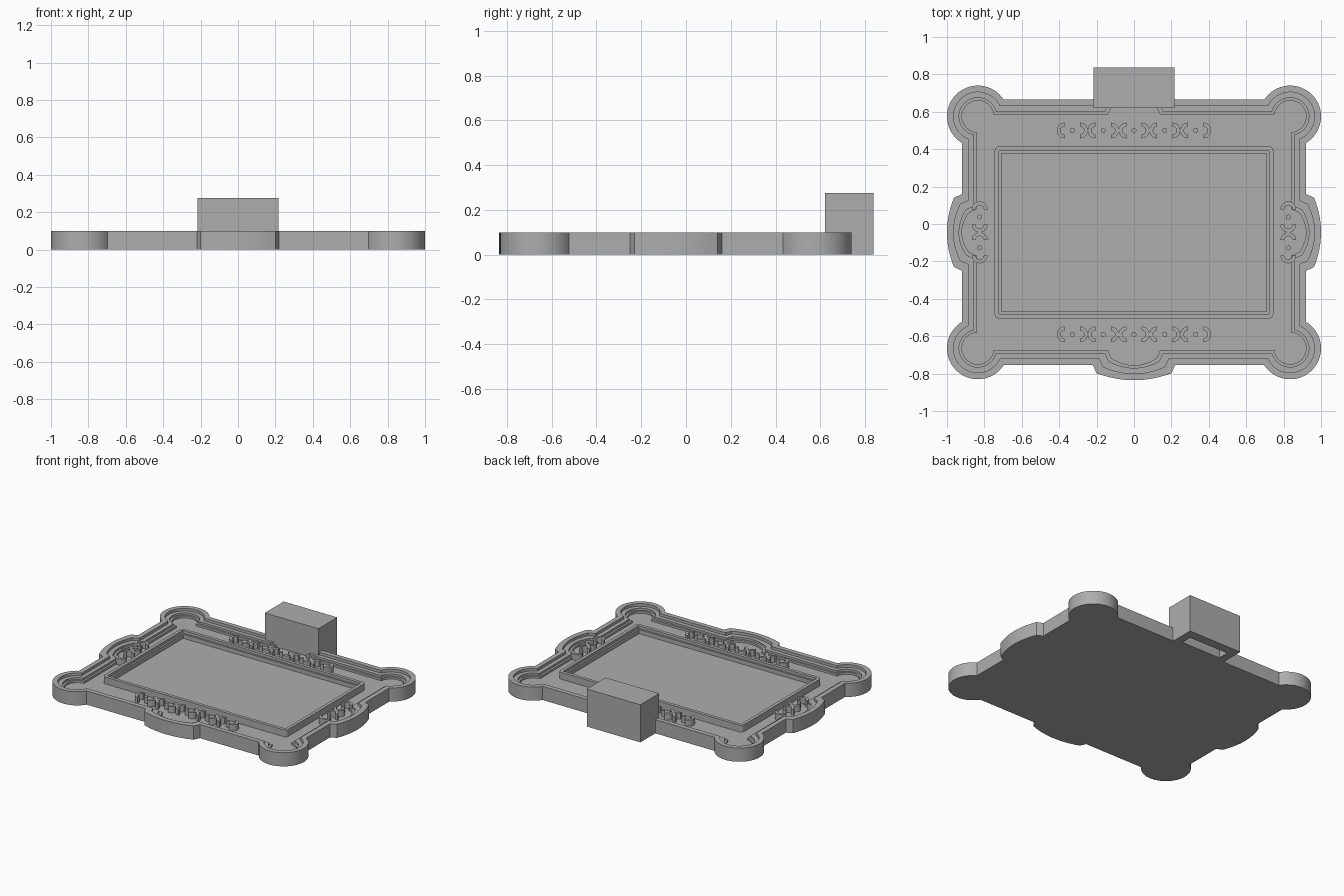
import bpy, bmesh
from math import sin, cos, pi, sqrt, atan2
from mathutils import Matrix, Vector

cube = bpy.data.objects.get("Cube")
if cube:
    bpy.data.objects.remove(cube)

GREY = (0.42, 0.42, 0.42, 1)
grey = bpy.data.materials.new("plain grey")
grey.use_nodes = True
grey.diffuse_color = GREY
grey.node_tree.nodes["Principled BSDF"].inputs["Base Color"].default_value = GREY

MID_Y = -0.045          # centre of the plaque
FLOOR, TOP = 0.05, 0.1


def finish(bm, name, smooth=False):
    bmesh.ops.recalc_face_normals(bm, faces=bm.faces)
    mesh = bpy.data.meshes.new(name)
    bm.to_mesh(mesh)
    bm.free()
    mesh.materials.append(grey)
    ob = bpy.data.objects.new(name, mesh)
    bpy.context.collection.objects.link(ob)
    bpy.ops.object.select_all(action='DESELECT')
    ob.select_set(True)
    bpy.context.view_layer.objects.active = ob
    if smooth:
        bpy.ops.object.shade_smooth_by_angle(angle=pi / 6)
    return ob


def stepped_rings(bm, outline, steps):
    """Stack outlines, each (inset, height), and bridge them; returns the rings."""
    rings = [[bm.verts.new((x, y + MID_Y, z)) for x, y in outline(d)] for d, z in steps]
    for a, b in zip(rings, rings[1:]):
        for i in range(len(a)):
            j = (i + 1) % len(a)
            bm.faces.new((a[i], a[j], b[j], b[i]))
    return rings


def mirror_quarter(q):
    """Make a closed loop from the quarter that runs from +x to +y."""
    left = [(-x, y) for x, y in reversed(q)][1:]
    half = q + left
    return half + [(-x, -y) for x, y in half][1:-1]


def plaque_outline(d):
    w, h, r = 0.92 - d, 0.71 - d, 0.165 - d
    cx, cy = 0.835, 0.62
    n = 8

    def bump(half, edge):
        return [(half * i / n, edge + 0.08 - 0.037 * (i / n) ** 2) for i in range(n + 1)]

    # side bump, corner lobe, end bump
    side = bump(0.185 - d, w)
    q = [(x, y) for y, x in side] + [(w, 0.205 - d)]
    dx, dy = w - cx, h - cy
    a0 = atan2(-sqrt(r * r - dx * dx), dx)
    a1 = atan2(dy, -sqrt(r * r - dy * dy))
    q += [(cx + r * cos(a), cy + r * sin(a))
          for a in (a0 + (a1 - a0) * i / 32 for i in range(33))]
    q += [(0.22 - d, h)] + bump(0.2 - d, h)[::-1]
    return mirror_quarter(q)


def panel_outline(d):
    w, h, r = 0.745 - d, 0.46 - d, max(0.025 - d, 0.001)
    arc = [(w - r + r * cos(a), h - r + r * sin(a)) for a in (pi / 2 * i / 6 for i in range(7))]
    return mirror_quarter([(w, 0)] + arc + [(0, h)])


# plaque with a stepped rim around a sunken floor
bm = bmesh.new()
rings = stepped_rings(bm, plaque_outline, [
    (0, 0), (0, TOP), (0.035, TOP), (0.035, 0.08),
    (0.065, 0.08), (0.065, 0.065), (0.08, 0.065), (0.08, FLOOR)])
bm.faces.new(rings[0])
bm.faces.new(rings[-1])
plaque = finish(bm, "plaque", True)

# raised frame around the central panel
bm = bmesh.new()
stepped_rings(bm, panel_outline, [
    (0, FLOOR), (0, TOP), (0.024, TOP), (0.024, 0.08), (0.037, 0.08), (0.037, FLOOR)])
finish(bm, "panel_frame", True)


def prism(bm, points, place):
    """Raise a flat outline from the floor to the rim height."""
    low, high = ([bm.verts.new(place @ Vector((x, y, z))) for x, y in points]
                 for z in (FLOOR - 0.01, TOP - 0.005))
    bm.faces.new(low)
    bm.faces.new(high)
    for i in range(len(low)):
        j = (i + 1) % len(low)
        bm.faces.new((low[i], low[j], high[j], high[i]))


def ornament_row(name, count, x, y, turn):
    """A row of small studs, each held between two curved brackets."""
    bm = bmesh.new()
    base = Matrix.Translation((x, y, 0)) @ Matrix.Rotation(turn, 4, 'Z')
    angles = [pi / 2 + pi * i / 12 for i in range(13)]
    bracket = [(0.042 * cos(a) - 0.041, 0.042 * sin(a)) for a in angles]
    bracket += [(0.022 * cos(a) - 0.041, 0.022 * sin(a)) for a in reversed(angles)]
    stud = [(0.013 * cos(pi * i / 8), 0.013 * sin(pi * i / 8)) for i in range(16)]
    for i in range(count):
        place = base @ Matrix.Translation(((i - (count - 1) / 2) * 0.165, 0, 0))
        prism(bm, stud, place)
        prism(bm, bracket, place)
        prism(bm, bracket, place @ Matrix.Rotation(pi, 4, 'Z'))
    finish(bm, name, True)


ornament_row("back_ornament", 5, 0, MID_Y + 0.545, 0)
ornament_row("front_ornament", 5, 0, MID_Y - 0.545, 0)
ornament_row("left_ornament", 2, 0.825, MID_Y, pi / 2)
ornament_row("right_ornament", 2, -0.825, MID_Y, pi / 2)


def box(name, low, high):
    bm = bmesh.new()
    bmesh.ops.create_cube(bm, size=1)
    low, high = Vector(low), Vector(high)
    for v in bm.verts:
        v.co = (low + high) / 2 + v.co * (high - low)
    return finish(bm, name)


# hanging block at the back, with a slot open underneath
block = box("hanging_block", (-0.217, 0.62, 0), (0.217, 0.838, 0.275))
cutter = box("slot_cutter", (-0.16, 0.69, -0.05), (0.16, 0.77, 0.2))
cutter.hide_render = True
for ob in (plaque, block):
    mod = ob.modifiers.new("slot", 'BOOLEAN')
    mod.operation, mod.solver, mod.object = 'DIFFERENCE', 'EXACT', cutter
    bpy.context.view_layer.objects.active = ob
    bpy.ops.object.modifier_apply(modifier=mod.name)
bpy.data.objects.remove(cutter)
